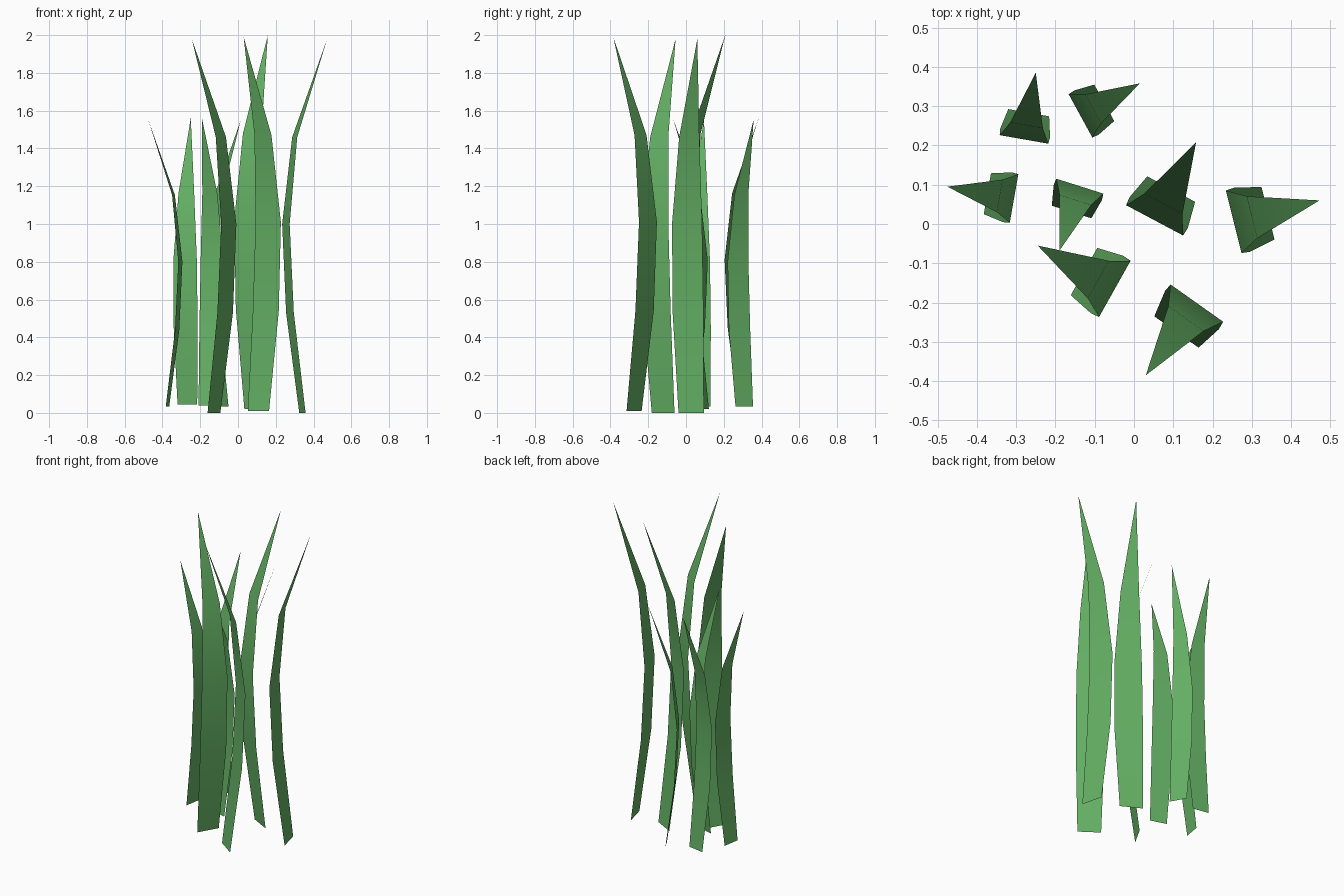
import bpy
from math import cos, sin, radians

if "Cube" in bpy.data.objects:
    bpy.data.objects.remove(bpy.data.objects["Cube"])

green = bpy.data.materials.new("grass_green")
green.diffuse_color = (0.13, 0.44, 0.13, 1)
green.use_nodes = True
green.node_tree.nodes["Principled BSDF"].inputs["Base Color"].default_value = green.diffuse_color

# Blade profile: lean offset, half width, height (for a tall blade)
PROFILE = [(0, 0.069, 0), (-0.068, 0.084, 0.53), (-0.09, 0.082, 1.0),
           (-0.042, 0.055, 1.46)]
TIP = (0.135, 1.98)


def blade(name, tip_x, tip_y, base_z, azimuth, s):
    """Bent strip of grass leaning towards azimuth and ending in a point."""
    a = radians(azimuth)
    dx, dy = cos(a), sin(a)
    bx, by = tip_x - TIP[0] * s * dx, tip_y - TIP[0] * s * dy
    verts = []
    for off, half, z in PROFILE:
        for side in (-1, 1):
            verts.append((bx + s * (off * dx - side * half * dy),
                          by + s * (off * dy + side * half * dx),
                          base_z + s * z))
    verts.append((tip_x, tip_y, base_z + s * TIP[1]))
    n = len(PROFILE)
    faces = [(2*i, 2*i + 1, 2*i + 3, 2*i + 2) for i in range(n - 1)]
    faces.append((2*n - 2, 2*n - 1, 2*n))
    mesh = bpy.data.meshes.new(name)
    mesh.from_pydata(verts, [], faces)
    mesh.materials.append(green)
    mesh.shade_smooth()
    obj = bpy.data.objects.new(name, mesh)
    bpy.context.collection.objects.link(obj)


# Tall blades: tip x, tip y, base z, azimuth
TALL = [(0.472, 0.06, 0.0, 14), (0.158, 0.208, 0.02, 62),
        (0.03, -0.385, 0.01, 234.7), (-0.245, -0.055, 0.0, 150.7)]
# Short blades
SHORT = [(-0.475, 0.095, 0.035, 170), (-0.25, 0.385, 0.045, 80),
         (0.015, 0.358, 0.035, 28.7), (-0.19, -0.068, 0.04, 252.4)]

for i, b in enumerate(TALL):
    blade(f"tall_blade_{i + 1}", *b, 1.0)
for i, b in enumerate(SHORT):
    blade(f"short_blade_{i + 1}", *b, 0.766)
